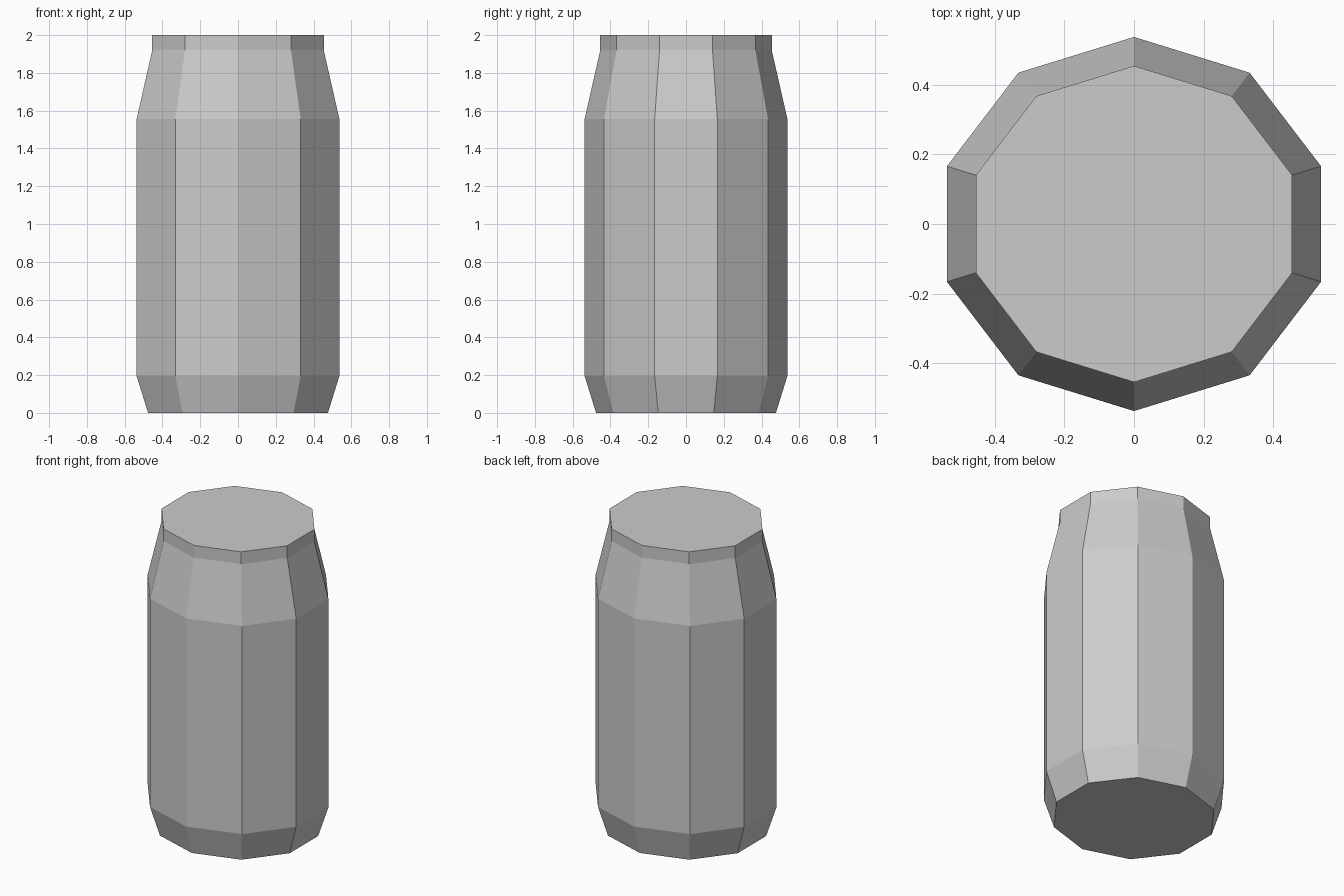
import bpy, bmesh, math

if "Cube" in bpy.data.objects:
    bpy.data.objects.remove(bpy.data.objects["Cube"])

SIDES = 10
# Profile: (half extent, height) from base to rim
PROFILE = [(0.476, 0.0), (0.537, 0.196), (0.537, 1.555), (0.454, 1.92), (0.454, 2.0)]
# A corner lies on the y axis; widen x so both extents match
X_STRETCH = 1 / math.cos(math.pi / SIDES)

# Ten-sided can body, lofted ring by ring
bm = bmesh.new()
rings = []
for r, z in PROFILE:
    ring = []
    for i in range(SIDES):
        a = math.pi / 2 + 2 * math.pi * i / SIDES
        ring.append(bm.verts.new((r * X_STRETCH * math.cos(a), r * math.sin(a), z)))
    rings.append(ring)
for lo, hi in zip(rings, rings[1:]):
    for i in range(SIDES):
        j = (i + 1) % SIDES
        bm.faces.new((lo[i], lo[j], hi[j], hi[i]))

# Flat base and lid
bm.faces.new(rings[0][::-1])
bm.faces.new(rings[-1])

mesh = bpy.data.meshes.new("can")
bm.to_mesh(mesh)
bm.free()
bpy.context.collection.objects.link(bpy.data.objects.new("can", mesh))
